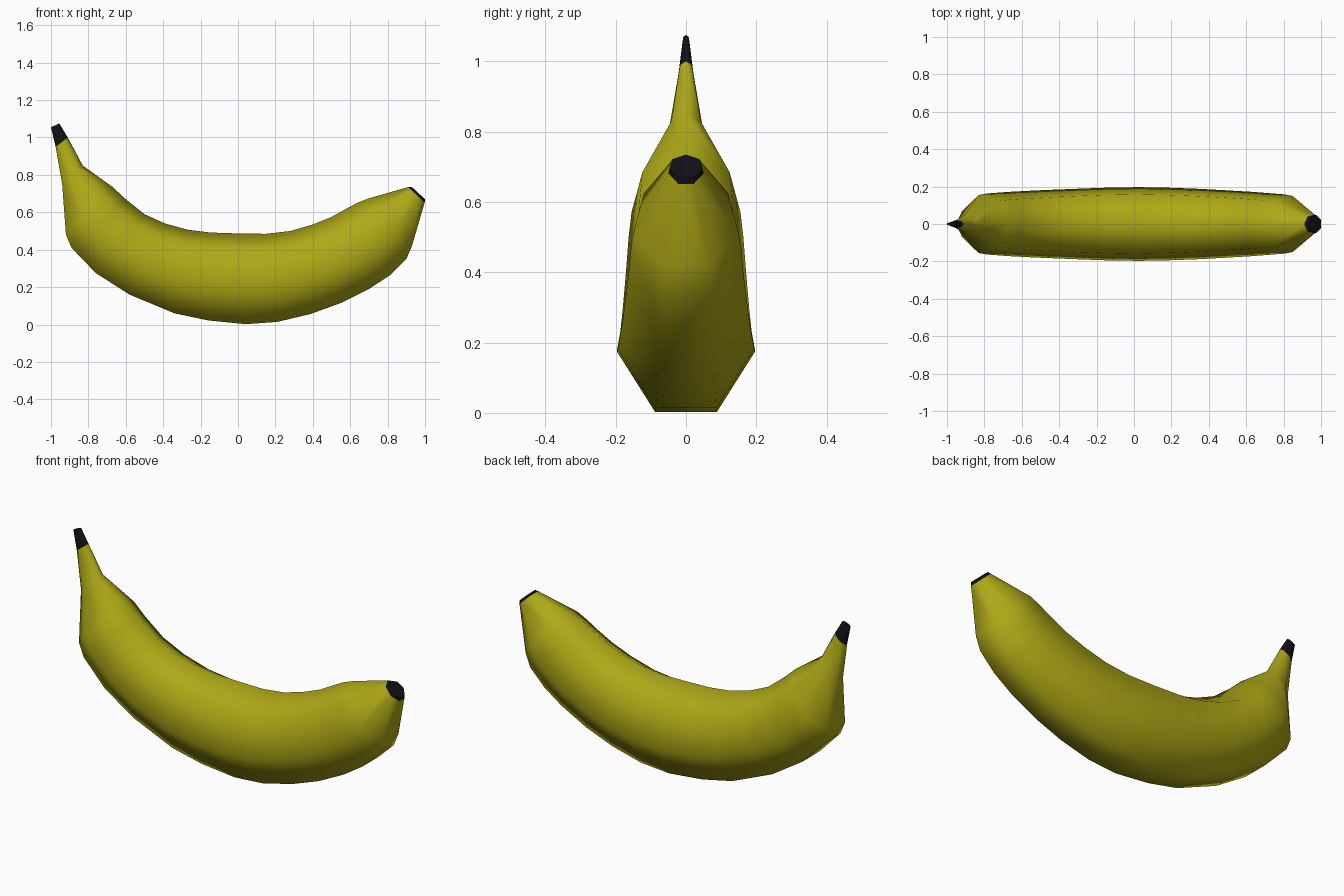
import bpy, bmesh, math
from mathutils import Vector

if "Cube" in bpy.data.objects:
    bpy.data.objects.remove(bpy.data.objects["Cube"])

SIDES = 7
# Each ring: inner x, inner z, outer x, outer z, half width
RINGS = [
    (-.955, 1.075, -1, 1.055, .009),
    (-.91, 1.0, -.975, .95, .021),
    (-.83, .85, -.94, .75, .052),
    (-.67, .735, -.92, .48, .155),
    (-.60, .67, -.89, .41, .163),
    (-.50, .59, -.76, .275, .172),
    (-.39, .54, -.58, .16, .18),
    (-.27, .507, -.34, .06, .188),
    (-.15, .492, -.16, .022, .194),
    (0, .487, .04, .002, .197),
    (.15, .485, .21, .014, .194),
    (.28, .50, .39, .057, .188),
    (.40, .535, .55, .115, .18),
    (.50, .575, .70, .19, .172),
    (.59, .625, .81, .262, .164),
    (.64, .652, .90, .35, .158),
    (.70, .675, .93, .42, .15),
    (.91, .735, .998, .652, .05),
    (.93, .735, 1.0, .67, .048),
]


def material(name, color):
    m = bpy.data.materials.new(name)
    m.diffuse_color = (*color, 1)
    m.use_nodes = True
    m.node_tree.nodes["Principled BSDF"].inputs["Base Color"].default_value = m.diffuse_color
    return m


def loft(name, rings, mat, cap_start=False, cap_end=False):
    """Seven-sided tube through the rings, vertex on the inner curve, flat on the outer."""
    bm = bmesh.new()
    loops = []
    low = math.cos(math.pi / SIDES)
    wide = math.sin(4 * math.pi / SIDES)
    for ix, iz, ox, oz, w in rings:
        inner, outer = Vector((ix, 0, iz)), Vector((ox, 0, oz))
        loop = []
        for k in range(SIDES):
            a = 2 * math.pi * k / SIDES
            p = outer.lerp(inner, (math.cos(a) + low) / (1 + low))
            p.y = w / wide * math.sin(a)
            loop.append(bm.verts.new(p))
        loops.append(loop)
    for a, b in zip(loops, loops[1:]):
        for k in range(SIDES):
            j = (k + 1) % SIDES
            bm.faces.new((a[k], a[j], b[j], b[k])).smooth = True
    # Flat end caps with crisp rims
    for use, loop in ((cap_start, loops[0][::-1]), (cap_end, loops[-1])):
        if use:
            cap = bm.faces.new(loop)
            for e in cap.edges:
                e.smooth = False
    bm.normal_update()
    if bm.calc_volume(signed=True) < 0:
        bmesh.ops.reverse_faces(bm, faces=bm.faces)
    mesh = bpy.data.meshes.new(name)
    bm.to_mesh(mesh)
    bm.free()
    mesh.materials.append(mat)
    obj = bpy.data.objects.new(name, mesh)
    bpy.context.collection.objects.link(obj)
    return obj


yellow = material("peel_yellow", (0.42, 0.39, 0.008))
black = material("tip_black", (0.006, 0.006, 0.008))

# Peel, then the dark stem end and blossom end
loft("peel", RINGS[1:-1], yellow)
loft("stem_tip", RINGS[:2], black, cap_start=True)
loft("blossom_tip", RINGS[-2:], black, cap_end=True)
